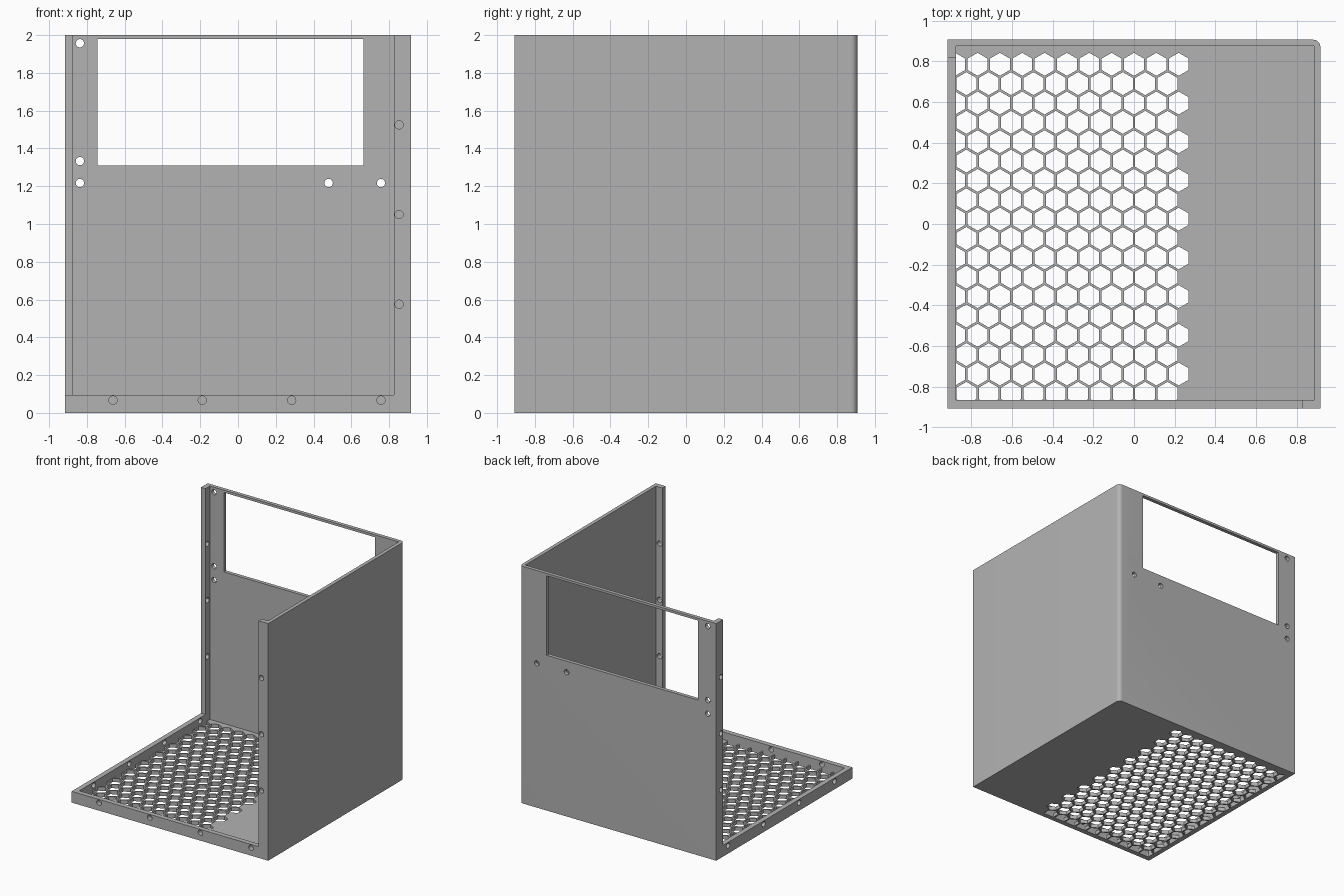
import bpy, bmesh, math
from mathutils import Matrix, Vector

cube = bpy.data.objects.get("Cube")
if cube:
    bpy.data.objects.remove(cube, do_unlink=True)

# Main dimensions
X, Y, H = 0.917, 0.907, 2.0
WALL, LIP, LIP_H, POST = 0.031, 0.042, 0.095, 0.09
HOLE_R, CORNER_R = 0.022, 0.035

grey = bpy.data.materials.new("plain_grey")
grey.use_nodes = True
grey.diffuse_color = (0.45, 0.45, 0.45, 1)
grey.node_tree.nodes["Principled BSDF"].inputs["Base Color"].default_value = (0.45, 0.45, 0.45, 1)


def add_prism(bm, outline, z0, z1):
    """Extrude a flat outline from z0 to z1."""
    low = [bm.verts.new((x, y, z0)) for x, y in outline]
    high = [bm.verts.new((x, y, z1)) for x, y in outline]
    bm.faces.new(low[::-1])
    bm.faces.new(high)
    for i in range(len(low)):
        j = (i + 1) % len(low)
        bm.faces.new((low[i], low[j], high[j], high[i]))


def add_hole(bm, centre, axis):
    """Short round rod along x or y."""
    turn = Matrix.Rotation(math.pi / 2, 4, "Y" if axis == "x" else "X")
    bmesh.ops.create_cone(bm, cap_ends=True, segments=24, radius1=HOLE_R, radius2=HOLE_R,
                          depth=0.12, matrix=Matrix.Translation(Vector(centre)) @ turn)


def make_object(name, bm):
    bmesh.ops.recalc_face_normals(bm, faces=bm.faces[:])
    mesh = bpy.data.meshes.new(name)
    bm.to_mesh(mesh)
    bm.free()
    mesh.materials.append(grey)
    obj = bpy.data.objects.new(name, mesh)
    bpy.context.collection.objects.link(obj)
    return obj


def cut(obj, cutter):
    mod = obj.modifiers.new("cut", "BOOLEAN")
    mod.operation, mod.solver, mod.object = "DIFFERENCE", "EXACT", cutter
    bpy.ops.object.select_all(action="DESELECT")
    bpy.context.view_layer.objects.active = obj
    obj.select_set(True)
    bpy.ops.object.modifier_apply(modifier=mod.name)
    bpy.ops.object.shade_smooth_by_angle(angle=math.radians(30))
    bpy.data.objects.remove(cutter, do_unlink=True)


def rect(x0, x1, y0, y1):
    return [(x0, y0), (x1, y0), (x1, y1), (x0, y1)]


# Back and side walls with their end posts, rounded where they meet
arc = [(X - CORNER_R + CORNER_R * math.cos(a), Y - CORNER_R + CORNER_R * math.sin(a))
       for a in (math.pi / 2 * i / 8 for i in range(9))]
outline = [(X - POST, -Y), (X, -Y)] + arc + [
    (-X, Y), (-X, Y - POST), (-X + LIP, Y - POST), (-X + LIP, Y - WALL),
    (X - WALL, Y - WALL), (X - WALL, -Y + LIP), (X - POST, -Y + LIP)]
bm = bmesh.new()
add_prism(bm, outline, 0, H)
walls = make_object("walls", bm)

# Window and screw holes in the walls
bm = bmesh.new()
add_prism(bm, rect(-0.745, 0.665, Y - 0.06, Y + 0.1), 1.31, 1.98)
for x, z in ((-0.837, 1.957), (-0.837, 1.333), (-0.837, 1.217), (0.48, 1.217), (0.757, 1.217)):
    add_hole(bm, (x, Y, z), "y")
for i in range(3):
    z = 0.575 + 0.475 * i
    add_hole(bm, (X - 0.064, -Y, z), "y")
    add_hole(bm, (-X, Y - 0.064, z), "x")
cut(walls, make_object("wall_cutter", bm))

# Low lip along the two open floor edges
bm = bmesh.new()
add_prism(bm, [(-X, -Y), (X - POST, -Y), (X - POST, -Y + LIP), (-X + LIP, -Y + LIP),
               (-X + LIP, Y - POST), (-X, Y - POST)], 0, LIP_H)
lip = make_object("floor_lip", bm)
bm = bmesh.new()
for i in range(4):
    offset = 0.16 + 0.473 * i
    add_hole(bm, (X - offset, -Y, 0.067), "y")
    add_hole(bm, (-X, Y - offset, 0.067), "x")
cut(lip, make_object("lip_cutter", bm))

# Floor with honeycomb vents, clipped by the lip
bm = bmesh.new()
add_prism(bm, rect(-X + LIP, X - WALL, -Y + LIP, Y - WALL), 0, WALL)
floor = make_object("vented_floor", bm)
PITCH, HEX_R = 0.11, 0.0565
bm = bmesh.new()
for row in range(18):
    cy = 0.786 - row * PITCH * math.sqrt(3) / 2
    for col in range(11):
        cx = 0.22 - PITCH * (col + 0.5 * (row % 2))
        add_prism(bm, [(cx + HEX_R * math.sin(k * math.pi / 3), cy + HEX_R * math.cos(k * math.pi / 3))
                       for k in range(6)], -0.05, 0.1)
cut(floor, make_object("vent_cutter", bm))
